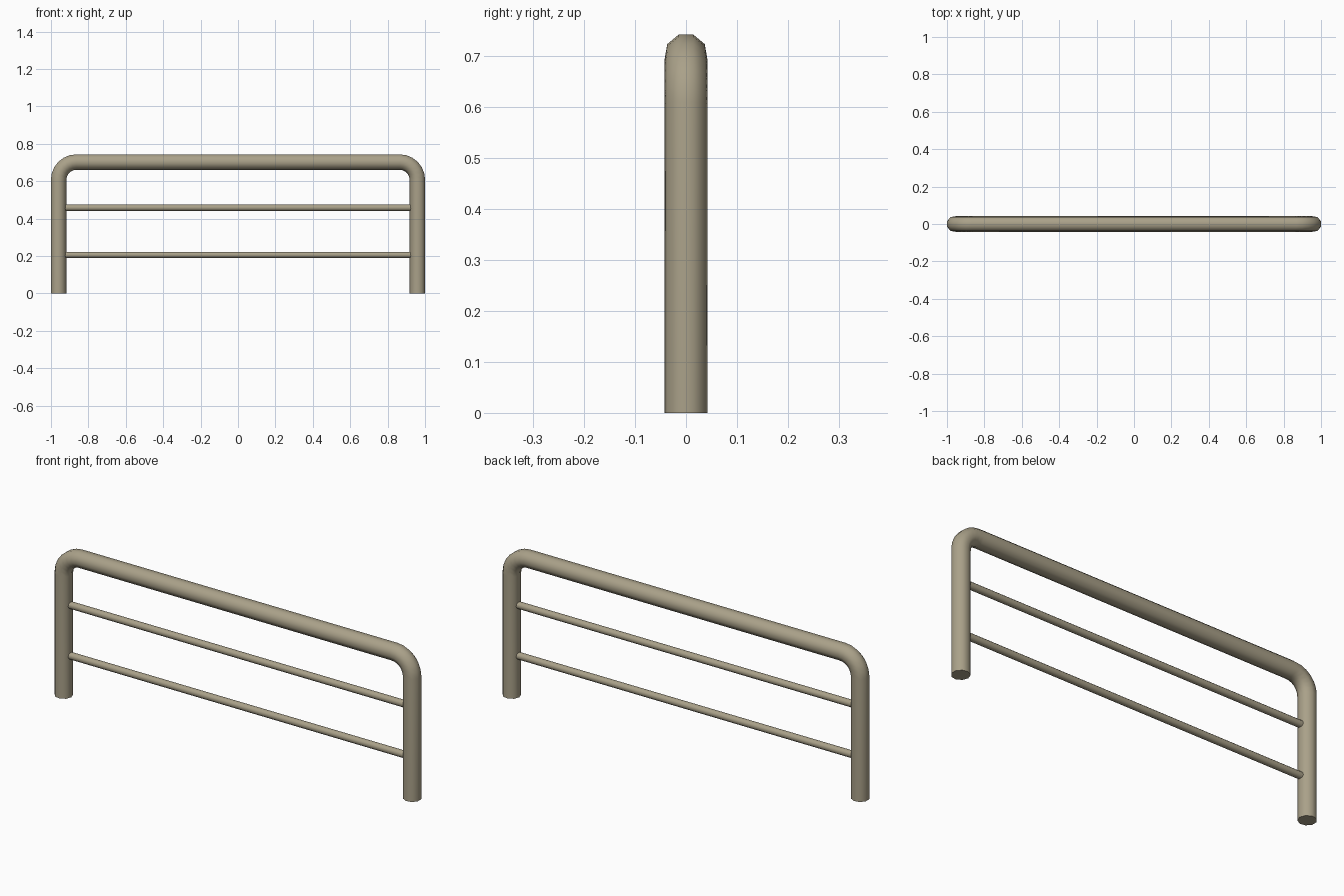
import bpy, bmesh
from math import sin, cos, pi, radians
from mathutils import Vector

cube = bpy.data.objects.get("Cube")
if cube:
    bpy.data.objects.remove(cube, do_unlink=True)

paint = bpy.data.materials.new("warm_grey_metal")
paint.use_nodes = True
colour = (0.40, 0.355, 0.25, 1)
paint.diffuse_color = colour
paint.node_tree.nodes["Principled BSDF"].inputs["Base Color"].default_value = colour


def tube(name, path, radius, sides):
    """Sweep a polygon, flat side outward, along a path in the XZ plane."""
    bm = bmesh.new()
    rings = []
    for i, p in enumerate(path):
        before = (p - path[i - 1]).normalized() if i else None
        after = (path[i + 1] - p).normalized() if i < len(path) - 1 else None
        tangent = ((before or after) + (after or before)).normalized()
        outward = Vector((-tangent.z, 0, tangent.x))
        stretch = 1 / tangent.dot(before or after)
        ring = []
        for k in range(sides):
            a = 2 * pi * (k + 0.5) / sides
            offset = outward * cos(a) * stretch + Vector((0, sin(a), 0))
            ring.append(bm.verts.new(p + offset * radius))
        rings.append(ring)
    for a, b in zip(rings, rings[1:]):
        for k in range(sides):
            n = (k + 1) % sides
            bm.faces.new((a[k], a[n], b[n], b[k]))
    bm.faces.new(rings[0])
    bm.faces.new(rings[-1])
    bmesh.ops.recalc_face_normals(bm, faces=bm.faces)
    mesh = bpy.data.meshes.new(name)
    bm.to_mesh(mesh)
    bm.free()
    mesh.materials.append(paint)
    obj = bpy.data.objects.new(name, mesh)
    bpy.context.collection.objects.link(obj)
    bpy.ops.object.select_all(action="DESELECT")
    obj.select_set(True)
    bpy.context.view_layer.objects.active = obj
    bpy.ops.object.shade_smooth_by_angle(angle=radians(50))


# Bent main frame: leg, rounded corner, top rail, rounded corner, leg
half_width, top, bend, steps = 0.96, 0.703, 0.095, 6
left = [Vector((-half_width, 0, 0))]
for i in range(steps + 1):
    a = pi / 2 * i / steps
    left.append(Vector((-half_width + bend * (1 - cos(a)), 0, top - bend * (1 - sin(a)))))
right = [Vector((-p.x, 0, p.z)) for p in reversed(left)]
tube("bent_frame", left + right, 0.0425, 9)

# Thin horizontal bars between the legs
for name, z in (("lower_bar", 0.206), ("upper_bar", 0.458)):
    tube(name, [Vector((-0.93, 0, z)), Vector((0.93, 0, z))], 0.0175, 9)
